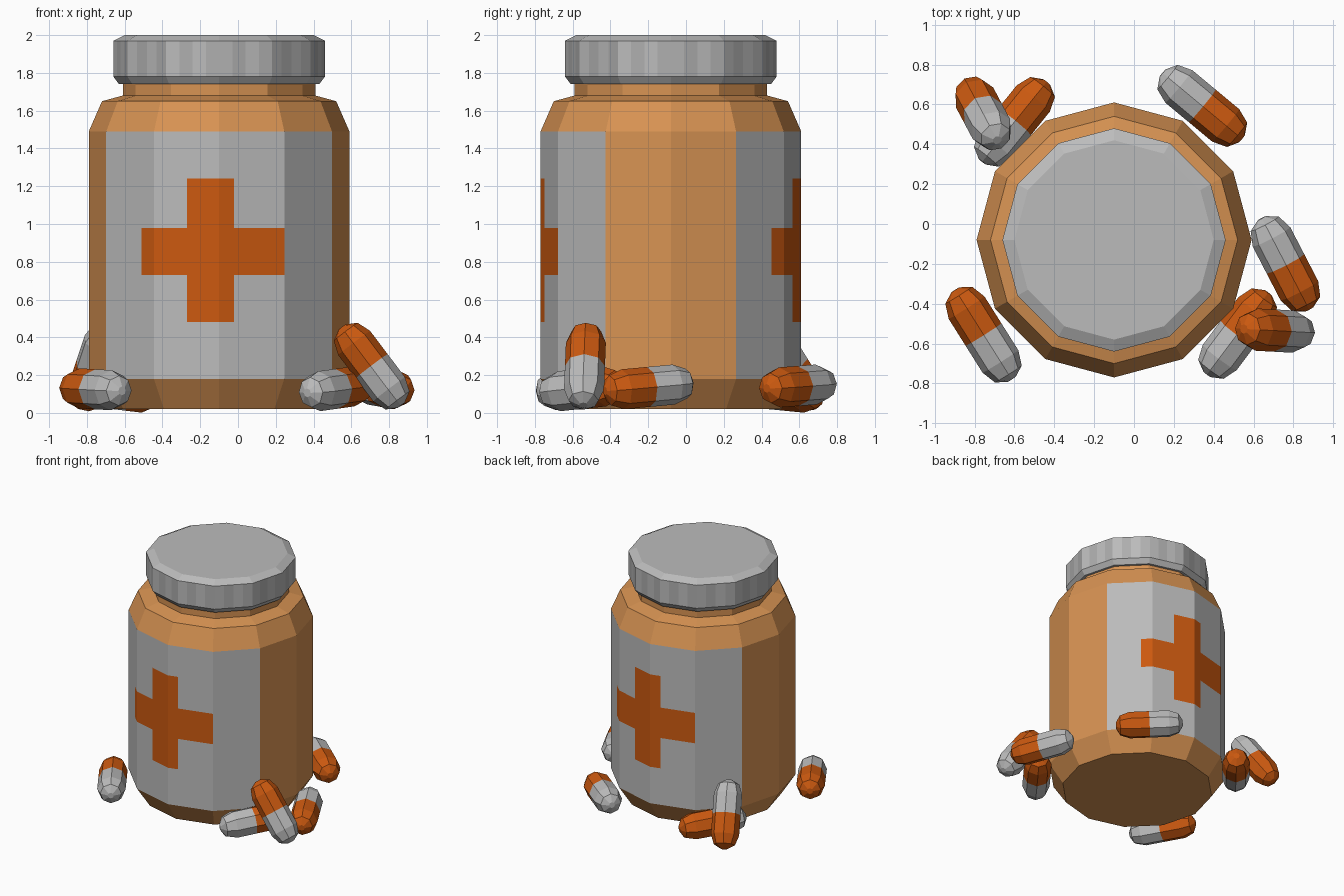
import bpy, math
from mathutils import Vector

if "Cube" in bpy.data.objects:
    bpy.data.objects.remove(bpy.data.objects["Cube"])

CX, CY = -0.10, -0.08   # bottle axis


def material(name, rgb):
    m = bpy.data.materials.new(name)
    m.diffuse_color = (*rgb, 1)
    m.use_nodes = True
    m.node_tree.nodes["Principled BSDF"].inputs["Base Color"].default_value = m.diffuse_color
    return m


AMBER = material("amber", (0.68, 0.29, 0.085))
ORANGE = material("orange", (0.60, 0.10, 0.005))
GREY = material("grey", (0.50, 0.50, 0.50))
RIB = material("rib_grey", (0.42, 0.42, 0.42))


def perimeter(t, sides):
    # point on a unit polygon, t counted in sides
    k = math.floor(t)
    a, b = (Vector((math.cos(2 * math.pi * i / sides), math.sin(2 * math.pi * i / sides)))
            for i in (k, k + 1))
    return a.lerp(b, t - k)


def loft(name, sides, ts, rings, mats, pick):
    # stack of (radius, z) rings; pick(t, z) gives each face's material slot
    n = len(ts)
    pts = [perimeter(t, sides) for t in ts]
    verts = [(p.x * r, p.y * r, z) for r, z in rings for p in pts]
    faces, slots = [], []
    for j in range(len(rings) - 1):
        zm = (rings[j][1] + rings[j + 1][1]) / 2
        for i in range(n):
            k = (i + 1) % n
            faces.append((j * n + i, j * n + k, (j + 1) * n + k, (j + 1) * n + i))
            tm = (ts[i] + (ts[k] if k else sides)) / 2
            slots.append(pick(tm, zm))
    last = (len(rings) - 1) * n
    faces += [tuple(reversed(range(n))), tuple(range(last, last + n))]
    slots += [pick(0, rings[0][1]), pick(0, rings[-1][1])]
    me = bpy.data.meshes.new(name)
    me.from_pydata(verts, [], faces)
    for m in mats:
        me.materials.append(m)
    for f, s in zip(me.polygons, slots):
        f.material_index = s
    ob = bpy.data.objects.new(name, me)
    bpy.context.collection.objects.link(ob)
    return ob


# Bottle with front and back labels and crosses (pattern repeats every 6 sides)
ARM_L, BAR_L, BAR_R, ARM_R = 1.743, 2.507, 3.232, 4.0


def bottle_slot(t, z):
    t %= 6
    if not (0.18 < z < 1.49 and 1 < t < 5):
        return 0
    bar = BAR_L < t < BAR_R and 0.48 < z < 1.24
    arm = ARM_L < t < ARM_R and 0.73 < z < 0.98
    return 2 if bar or arm else 1


ts = sorted(list(range(12)) + [s + t for s in (0, 6) for t in (ARM_L, BAR_L, BAR_R)])
rings = ([(0.585, 0.02)] + [(0.69, z) for z in (0.18, 0.48, 0.73, 0.98, 1.24, 1.49)]
         + [(0.62, 1.65), (0.51, 1.68), (0.51, 1.76)])
bottle = loft("bottle", 12, ts, rings, [AMBER, GREY, ORANGE], bottle_slot)
bottle.location = (CX, CY, 0)

# Ribbed lid
lid = loft("lid", 12, [i / 4 for i in range(48)],
           [(0.53, 1.74), (0.56, 1.78), (0.56, 1.97), (0.50, 2.0)], [GREY, RIB],
           lambda t, z: int(1.78 < z < 1.97 and int(t * 4) % 2 == 1))
lid.location = (CX, CY, 0)

# Two-tone capsules: orange end centre, grey end centre
R = 0.106
capsules = [
    ((-0.84, -0.42, 0.13), (-0.67, -0.69, 0.12)),
    ((0.83, -0.335, 0.125), (0.69, -0.065, 0.15)),
    ((0.61, -0.43, 0.14), (0.43, -0.67, 0.115)),
    ((0.615, -0.53, 0.37), (0.80, -0.54, 0.125)),
    ((0.46, 0.495, 0.135), (0.225, 0.69, 0.15)),
    ((-0.505, 0.63, 0.107), (-0.695, 0.395, 0.13)),
    ((-0.80, 0.635, 0.115), (-0.715, 0.475, 0.37)),
]
for i, (a, b) in enumerate(capsules):
    a, b = Vector(a), Vector(b)
    h = (b - a).length / 2
    half = [(R, h), (0.75 * R, h + 0.7 * R), (0.22 * R, h + R)]
    rings = [(r, -z) for r, z in reversed(half)] + [(R, 0)] + half
    pill = loft(f"capsule_{i + 1}", 8, list(range(8)), rings, [ORANGE, GREY],
                lambda t, z: int(z > 0))
    pill.location = (a + b) / 2
    pill.rotation_euler = (b - a).to_track_quat('Z', 'Y').to_euler()
